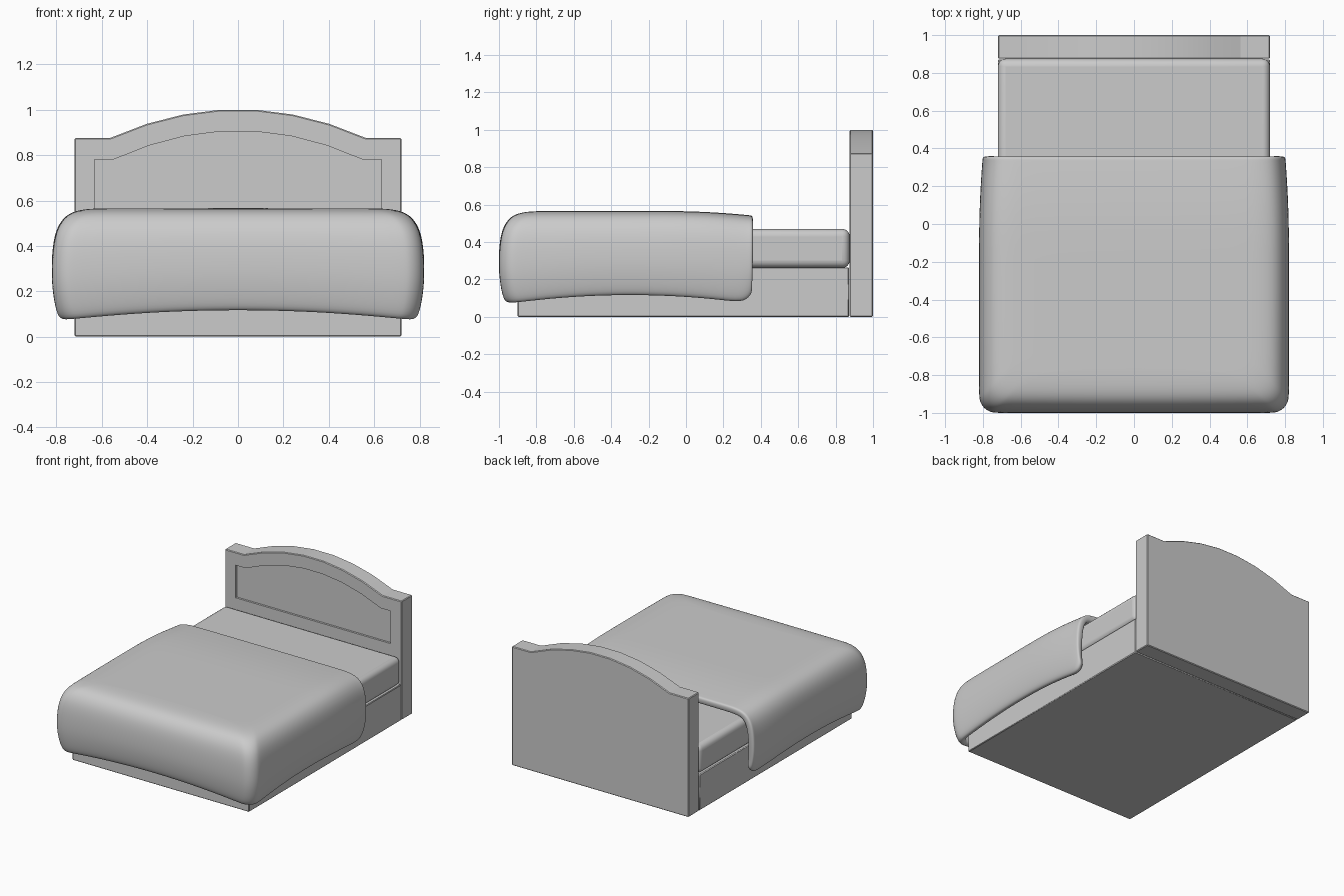
import bpy, bmesh, math

if "Cube" in bpy.data.objects:
    bpy.data.objects.remove(bpy.data.objects["Cube"], do_unlink=True)

grey = bpy.data.materials.new("plain grey")
grey.use_nodes = True
grey.diffuse_color = (0.6, 0.6, 0.6, 1)
grey.node_tree.nodes["Principled BSDF"].inputs["Base Color"].default_value = (0.6, 0.6, 0.6, 1)


def make_object(name, bm):
    bmesh.ops.recalc_face_normals(bm, faces=bm.faces)
    mesh = bpy.data.meshes.new(name)
    bm.to_mesh(mesh)
    bm.free()
    obj = bpy.data.objects.new(name, mesh)
    mesh.materials.append(grey)
    bpy.context.collection.objects.link(obj)
    return obj


def activate(obj):
    bpy.ops.object.select_all(action='DESELECT')
    obj.select_set(True)
    bpy.context.view_layer.objects.active = obj


def smooth(obj, degrees):
    activate(obj)
    bpy.ops.object.shade_smooth_by_angle(angle=math.radians(degrees))


def add_bevel(obj, width, segments):
    mod = obj.modifiers.new("soft edges", 'BEVEL')
    mod.width, mod.segments = width, segments
    mod.limit_method = 'ANGLE'
    return mod


def box(name, low, high, bevel, segments):
    bm = bmesh.new()
    bmesh.ops.create_cube(bm, size=1)
    for v in bm.verts:
        v.co = [(a + b) / 2 + c * (b - a) for a, b, c in zip(low, high, v.co)]
    obj = make_object(name, bm)
    add_bevel(obj, bevel, segments)
    smooth(obj, 40)
    return obj


def arched_slab(name, half, bottom, shoulder, arch_half, rise, y0, y1):
    """Board with square shoulders and an arched top, extruded along y."""
    arch = []
    for i in range(8):
        t = 1 - 2 * i / 7
        arch.append((arch_half * t, shoulder + rise * (1 - t * t)))
    outline = [(-half, bottom), (half, bottom), (half, shoulder)] + arch + [(-half, shoulder)]
    bm = bmesh.new()
    face = bm.faces.new([bm.verts.new((x, y0, z)) for x, z in outline])
    out = bmesh.ops.extrude_face_region(bm, geom=[face])
    for v in out["geom"]:
        if isinstance(v, bmesh.types.BMVert):
            v.co.y = y1
    return make_object(name, bm)


# Base and mattress
box("bed_base", (-0.72, -0.9, 0), (0.72, 0.872, 0.265), 0.005, 1)
box("mattress", (-0.72, -0.9, 0.262), (0.72, 0.875, 0.47), 0.04, 5)

# Headboard with a shallow recessed panel
headboard = arched_slab("headboard", 0.72, 0, 0.875, 0.565, 0.127, 0.875, 1.0)
cutter = arched_slab("panel_cutter", 0.632, 0.54, 0.78, 0.55, 0.127, 0.8, 0.89)
cutter.hide_render = True
edge = add_bevel(headboard, 0.005, 1)
cut = headboard.modifiers.new("panel recess", 'BOOLEAN')
cut.object, cut.operation, cut.solver = cutter, 'DIFFERENCE', 'EXACT'
activate(headboard)
for mod in (edge.name, cut.name):
    bpy.ops.object.modifier_apply(modifier=mod)
bpy.data.objects.remove(cutter, do_unlink=True)
smooth(headboard, 20)

# Blanket: U-shaped rings stacked from the hem up to the flat top
HALF, FRONT, BACK, RADIUS = 0.822, -1.002, 0.36, 0.09
profile = [(0.04, 0), (0.02, 0.04), (0.006, 0.12), (0, 0.2), (0.004, 0.3), (0.015, 0.37),
           (0.033, 0.42), (0.065, 0.462), (0.11, 0.484), (0.17, 0.493), (0.24, 0.495)]


def ring_path(inset):
    w, f, r = HALF - inset, FRONT + inset, RADIUS
    side = [(w, BACK), (w, BACK - 0.02), (w, BACK - 0.06)]
    side += [(w, BACK - 0.06 - (BACK - 0.06 - f - r) * i / 10) for i in range(1, 10)]
    for i in range(6):
        a = math.pi / 2 * i / 5
        side.append((w - r + r * math.cos(a), f + r - r * math.sin(a)))
    side += [((w - r) * (1 - i / 5), f) for i in range(1, 5)]
    return side + [(0, f)] + [(-x, y) for x, y in reversed(side)]


def hem_height(x, y):
    across = (x / 0.75) ** 2
    along = ((y + 0.3) / 0.62) ** 2
    return 0.107 - 0.042 * min(across, along, 1) + 0.06 * max(0, (y - 0.32) / 0.04)


bm = bmesh.new()
rings = []
for inset, height in profile:
    ring = []
    for x, y in ring_path(inset):
        hem = hem_height(x, y)
        k = height / 0.495
        z = hem + (0.566 - hem) * k
        droop = max(0, (y + 0.1) / 0.46) ** 2
        x -= math.copysign(0.02 * droop, x)
        ring.append(bm.verts.new((x, y, z - 0.025 * droop * k)))
    rings.append(ring)
for lower, upper in zip(rings, rings[1:]):
    for i in range(len(lower) - 1):
        bm.faces.new((lower[i], lower[i + 1], upper[i + 1], upper[i]))
top, last = rings[-1], 16
for i in range(last):
    bm.faces.new((top[i], top[i + 1], top[-2 - i], top[-1 - i]))
bm.faces.new(top[last:len(top) - last])
blanket = make_object("blanket", bm)
if sum(p.normal.z * p.area for p in blanket.data.polygons) < 0:
    blanket.data.flip_normals()
shell = blanket.modifiers.new("thickness", 'SOLIDIFY')
shell.thickness, shell.offset = 0.05, -1
soft = blanket.modifiers.new("soft cloth", 'SUBSURF')
soft.levels = soft.render_levels = 2
for p in blanket.data.polygons:
    p.use_smooth = True
